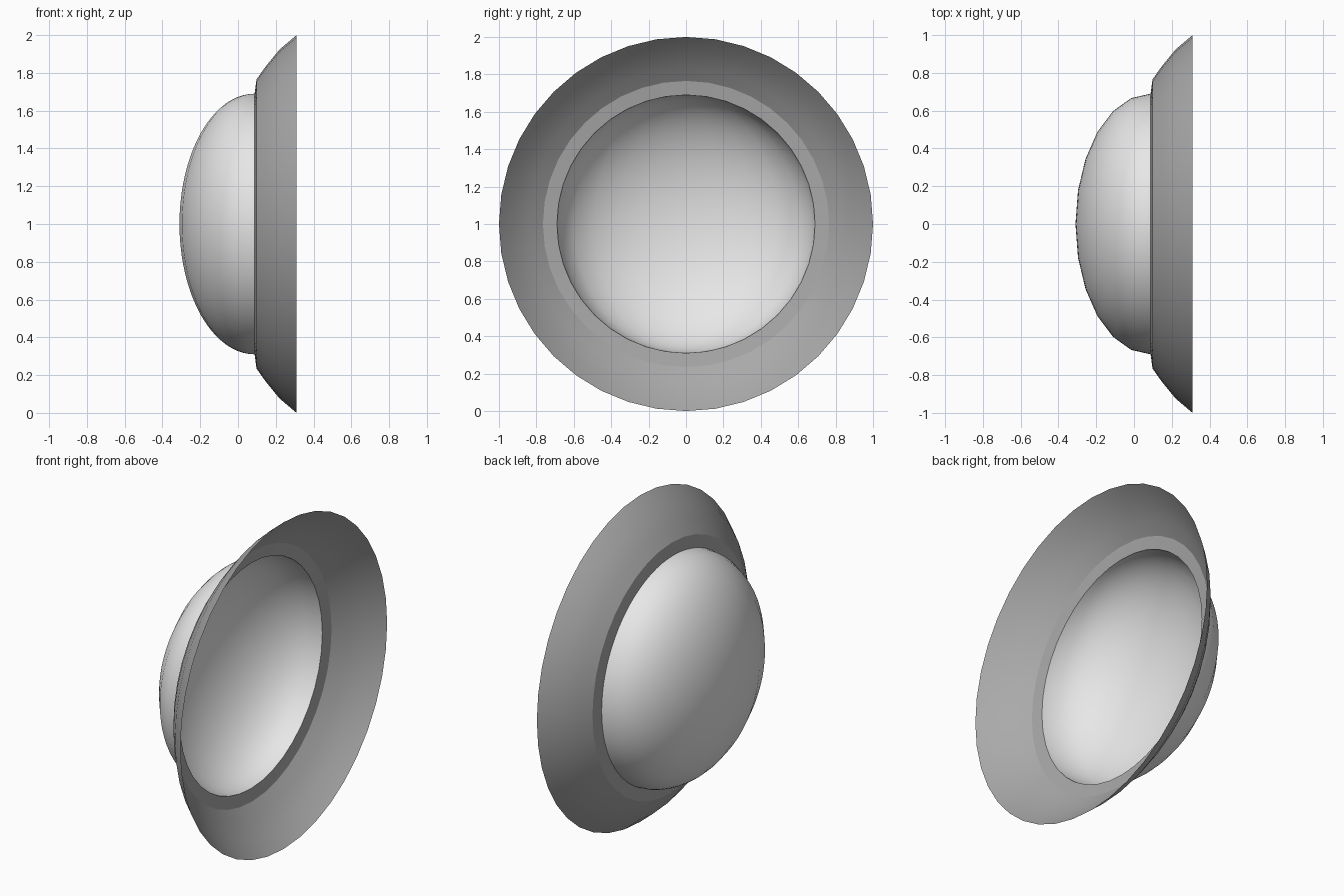
import bpy
import bmesh
import math
from mathutils import Matrix, Vector

default = bpy.data.objects.get("Cube")
if default:
    bpy.data.objects.remove(default, do_unlink=True)

RIM_X = 0.088
RIM_R = 0.69
CENTRE_Z = 1.0


def make_material(name, grey):
    mat = bpy.data.materials.new(name)
    mat.use_nodes = True
    colour = (grey, grey, grey, 1.0)
    mat.diffuse_color = colour
    mat.node_tree.nodes["Principled BSDF"].inputs["Base Color"].default_value = colour
    return mat


def add_object(name, bm, mat, angle):
    mesh = bpy.data.meshes.new(name)
    bm.to_mesh(mesh)
    bm.free()
    mesh.materials.append(mat)
    obj = bpy.data.objects.new(name, mesh)
    bpy.context.collection.objects.link(obj)
    obj.location.z = CENTRE_Z
    bpy.ops.object.select_all(action="DESELECT")
    obj.select_set(True)
    bpy.context.view_layer.objects.active = obj
    bpy.ops.object.shade_smooth_by_angle(angle=math.radians(angle))


# Dome: open half of a flattened sphere with upright poles
bm = bmesh.new()
bmesh.ops.create_uvsphere(bm, u_segments=24, v_segments=40, radius=RIM_R)
bmesh.ops.bisect_plane(bm, geom=bm.verts[:] + bm.edges[:] + bm.faces[:],
                       plane_co=(0, 0, 0), plane_no=(1, 0, 0),
                       dist=0.0001, clear_outer=True)
depth = RIM_X + 0.31
bmesh.ops.transform(bm, verts=bm.verts[:],
                    matrix=Matrix.Translation((RIM_X, 0, 0))
                    @ Matrix.Diagonal((depth / RIM_R, 1, 1, 1)))
add_object("dome", bm, make_material("light grey", 0.8), 60)

# Brim: narrow step and flared collar, spun around the x axis
profile = [(RIM_X, RIM_R), (0.098, 0.765), (0.145, 0.832),
           (0.22, 0.924), (0.31, 1.0)]
bm = bmesh.new()
verts = [bm.verts.new(Vector((x, 0, r))) for x, r in profile]
edges = [bm.edges.new(pair) for pair in zip(verts, verts[1:])]
bmesh.ops.spin(bm, geom=verts + edges, cent=(0, 0, 0), axis=(1, 0, 0),
               angle=math.tau, steps=40, use_merge=False)
bmesh.ops.remove_doubles(bm, verts=bm.verts[:], dist=0.0005)
bmesh.ops.recalc_face_normals(bm, faces=bm.faces[:])
# Face the outer side, towards -x
if sum(f.normal.x for f in bm.faces) > 0:
    bmesh.ops.reverse_faces(bm, faces=bm.faces[:])
add_object("brim", bm, make_material("mid grey", 0.4), 22)
